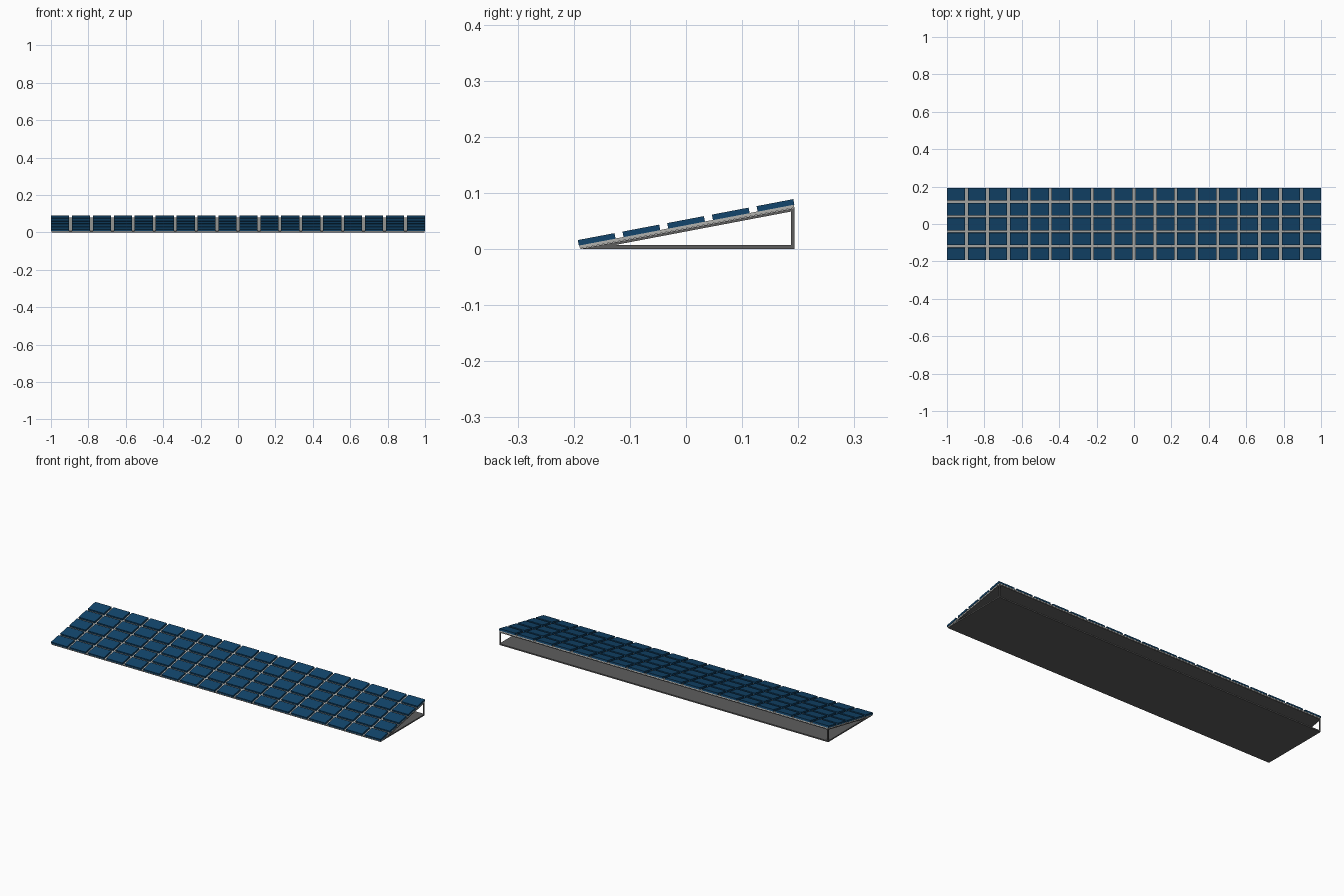
import bpy
import math

if "Cube" in bpy.data.objects:
    bpy.data.objects.remove(bpy.data.objects["Cube"])

TILT = math.atan(0.19)
COLS, ROWS, GAP = 18, 5, 0.0145
SLOPE_LEN = 0.391
TILE_W = (2.0 - (COLS - 1) * GAP) / COLS
TILE_L = (SLOPE_LEN - (ROWS - 1) * GAP) / ROWS
TILE_T = 0.010
FRONT_Y, FRONT_Z = -0.191, 0.006  # lower front edge of the tile layer


def material(name, rgb):
    m = bpy.data.materials.new(name)
    m.diffuse_color = (*rgb, 1)
    m.use_nodes = True
    m.node_tree.nodes["Principled BSDF"].inputs["Base Color"].default_value = m.diffuse_color
    return m


def make(name, verts, faces, mat):
    me = bpy.data.meshes.new(name)
    me.from_pydata(verts, [], faces)
    me.materials.append(mat)
    ob = bpy.data.objects.new(name, me)
    bpy.context.collection.objects.link(ob)
    return ob


def extrude_x(name, profile, x0, x1, mat):
    """Extrude a counter-clockwise (y, z) profile from x0 to x1."""
    n = len(profile)
    verts = [(x, y, z) for x in (x0, x1) for y, z in profile]
    faces = [tuple(reversed(range(n))), tuple(range(n, 2 * n))]
    faces += [(i, (i + 1) % n, n + (i + 1) % n, n + i) for i in range(n)]
    return make(name, verts, faces, mat)


def rect(y0, y1, z0, z1):
    return [(y0, z0), (y1, z0), (y1, z1), (y0, z1)]


def array(ob, count, axis, step):
    mod = ob.modifiers.new("repeat", 'ARRAY')
    mod.count = count
    mod.use_relative_offset = False
    mod.use_constant_offset = True
    mod.constant_offset_displace = [step if i == axis else 0 for i in range(3)]


def tilt(ob):
    ob.location = (0, FRONT_Y, FRONT_Z)
    ob.rotation_euler = (TILT, 0, 0)


dark = material("dark_metal", (0.11, 0.11, 0.11))
light = material("light_metal", (0.45, 0.45, 0.43))
blue = material("blue_cell", (0.006, 0.06, 0.15))

# Floor and sloping support sheet, meeting at the front and open at the back
extrude_x("wedge_frame", [(-0.19, 0), (0.193, 0), (0.193, 0.007), (-0.127, 0.007),
                          (0.193, 0.0678), (0.193, 0.0728)], -0.998, 0.998, dark)

# Upright posts at the two back corners
for side, x in (("left", -0.998), ("right", 0.992)):
    extrude_x(side + "_back_post", rect(0.187, 0.193, 0.006, 0.068), x, x + 0.006, dark)

# Light backing sheet under the cells
tilt(extrude_x("backing_sheet", rect(0.001, SLOPE_LEN - 0.001, -0.0055, 0.0003),
               -0.998, 0.998, light))

# Grid of panels
panels = extrude_x("solar_panels", rect(0, TILE_L, 0, TILE_T), -1, -1 + TILE_W, blue)
array(panels, COLS, 0, TILE_W + GAP)
array(panels, ROWS, 1, TILE_L + GAP)
tilt(panels)
